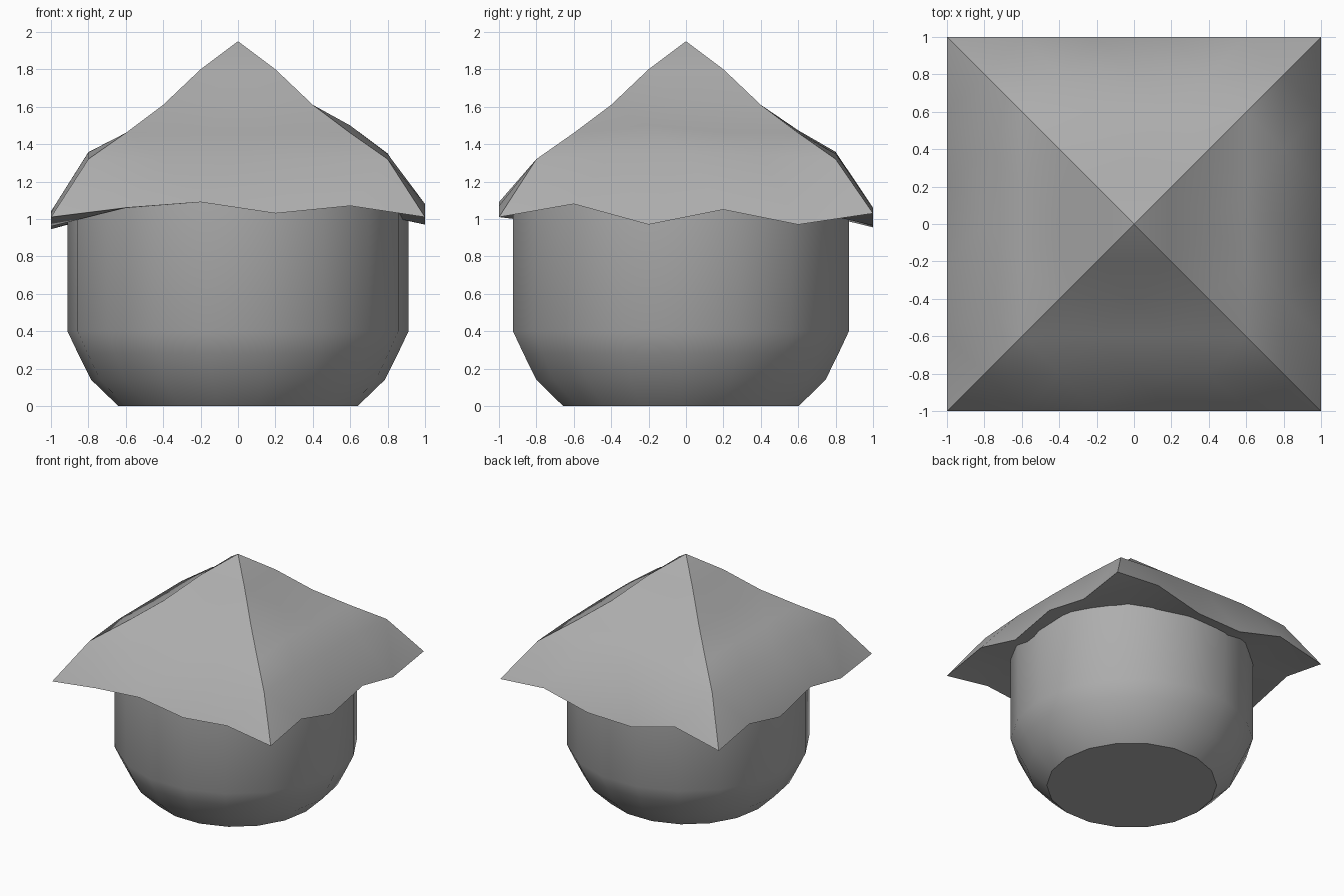
import bpy, bmesh, math, random

if "Cube" in bpy.data.objects:
    bpy.data.objects.remove(bpy.data.objects["Cube"])

random.seed(4)

# Mid grey used on every part
GREY = bpy.data.materials.new("mid_grey")
GREY.diffuse_color = (0.42, 0.42, 0.42, 1)
GREY.use_nodes = True
GREY.node_tree.nodes["Principled BSDF"].inputs["Base Color"].default_value = GREY.diffuse_color


def finish(name, bm):
    bmesh.ops.recalc_face_normals(bm, faces=bm.faces)
    mesh = bpy.data.meshes.new(name)
    bm.to_mesh(mesh)
    bm.free()
    mesh.materials.append(GREY)
    ob = bpy.data.objects.new(name, mesh)
    bpy.context.collection.objects.link(ob)
    bpy.ops.object.select_all(action='DESELECT')
    ob.select_set(True)
    bpy.context.view_layer.objects.active = ob
    bpy.ops.object.shade_smooth_by_angle(angle=math.radians(35))
    return ob


# Round hut wall: 18-sided profile of (radius, height), sitting slightly forward
SIDES, OFFSET_Y = 18, -0.027
bm = bmesh.new()
rings = []
for r, z in [(0.64, 0), (0.785, 0.14), (0.855, 0.28), (0.912, 0.4), (0.912, 1.12)]:
    rings.append([bm.verts.new((r * math.cos(2 * math.pi * i / SIDES),
                                r * math.sin(2 * math.pi * i / SIDES) + OFFSET_Y, z))
                  for i in range(SIDES)])
for lo, hi in zip(rings, rings[1:]):
    for i in range(SIDES):
        j = (i + 1) % SIDES
        bm.faces.new((lo[i], lo[j], hi[j], hi[i]))
bm.faces.new(rings[0])
bm.faces.new(rings[-1])
finish("hut_wall", bm)

# Roof: closed pyramid, subdivided, then bent to a bell slope with uneven eaves
SLOPE = [1.95, 1.80, 1.61, 1.46, 1.32, 1.01]
EAVES = {
    "front": [1.01, 1.06, 1.09, 1.03, 1.07, 1.01],
    "back": [0.97, 1.06, 0.955, 0.965, 1.06, 1.03],
    "left": [1.01, 0.96, 1.04, 0.945, 1.04, 0.97],
    "right": [1.01, 1.08, 0.97, 1.05, 0.97, 1.03],
}


def side_of(x, y):
    if abs(y) > abs(x) - 0.001:
        return ("front", x) if y < 0 else ("back", x)
    return ("left", y) if x < 0 else ("right", y)


bm = bmesh.new()
base = [bm.verts.new((x, y, 0)) for x, y in ((-1, -1), (1, -1), (1, 1), (-1, 1))]
apex = bm.verts.new((0, 0, 1))
for i in range(4):
    bm.faces.new((base[i], base[(i + 1) % 4], apex))
bm.faces.new(base[::-1])
bmesh.ops.subdivide_edges(bm, edges=bm.edges[:], cuts=4, use_grid_fill=True)
for v in bm.verts:
    x, y, z = v.co
    side, t = side_of(x, y)
    if max(abs(x), abs(y)) > 0.99:
        v.co.z = EAVES[side][round((t + 1) * 2.5)]
    elif z < 0.01:
        # Slightly uneven underside
        v.co.z = 1.075 + random.uniform(-0.025, 0.025)
    else:
        row = round((1 - z) * 5)
        v.co.z = SLOPE[row]
        # Gentle bulge on the face rows, away from the hips
        inner = abs(abs(x) - abs(y)) > 0.05
        if inner and (row == 4 or row == 3 and side != "left") and side != "front":
            v.co.z += random.uniform(0.0, 0.045)
finish("hut_roof", bm)
